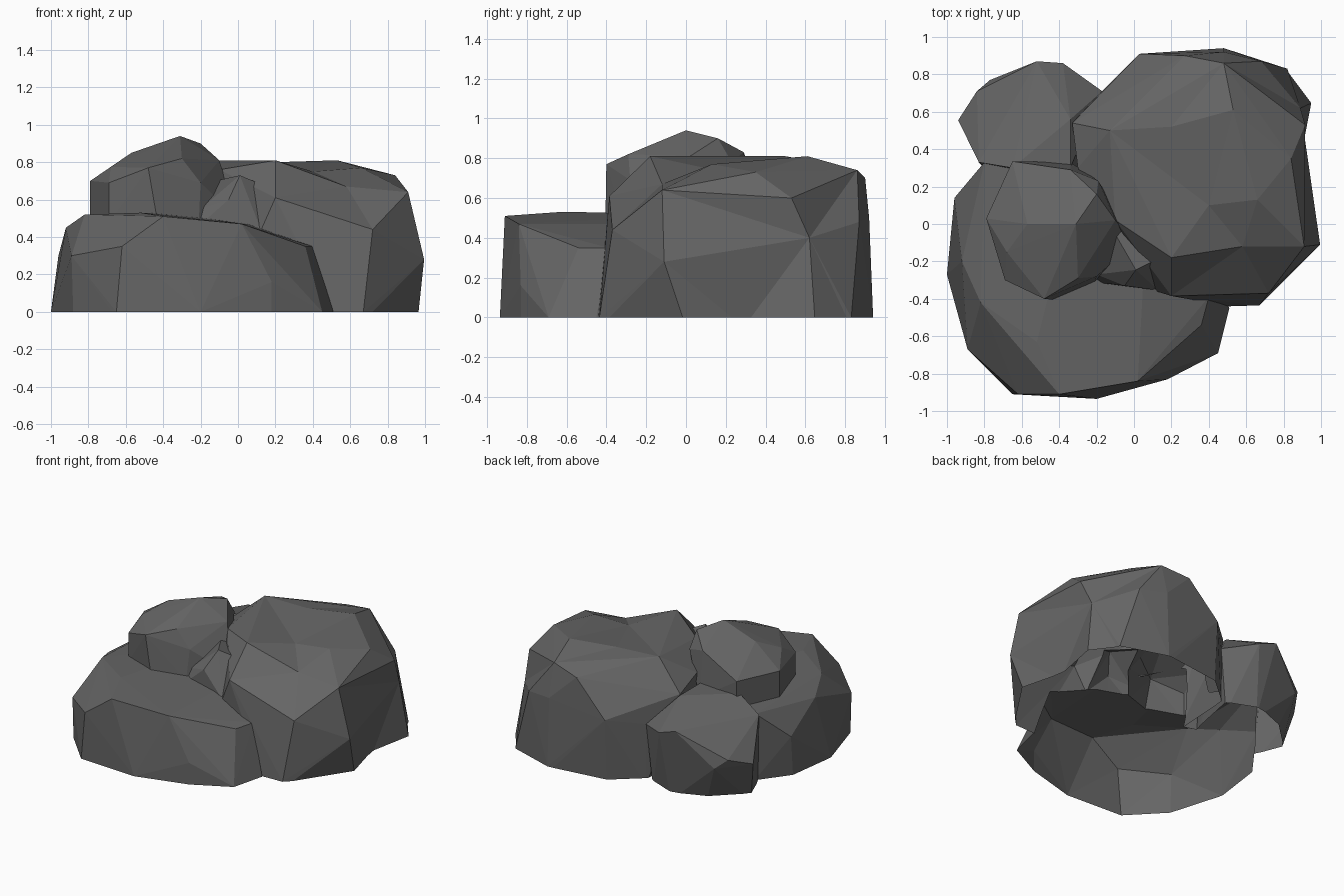
import bpy, bmesh
from mathutils import Vector

if "Cube" in bpy.data.objects:
    bpy.data.objects.remove(bpy.data.objects["Cube"])

stone = bpy.data.materials.new("dark_grey_stone")
stone.diffuse_color = (0.13, 0.13, 0.13, 1)
stone.use_nodes = True
stone.node_tree.nodes["Principled BSDF"].inputs["Base Color"].default_value = stone.diffuse_color


def boulder(name, foot, corners, sink, dents=()):
    """Faceted boulder: hull of a ground outline (sunk a little) and key corners.
    Each dent is (corner, offset): a hull corner pushed in afterwards."""
    bm = bmesh.new()
    for x, y in foot:
        bm.verts.new((x, y, -sink))
        bm.verts.new((x, y, 0))
    for p in corners:
        bm.verts.new(p)
    for p, off in dents:
        if p[2] > 0:
            bm.verts.new(p)
    bmesh.ops.convex_hull(bm, input=bm.verts[:])
    junk = [v for v in bm.verts if not v.link_faces]
    bmesh.ops.delete(bm, geom=junk, context='VERTS')
    for p, off in dents:
        for v in bm.verts:
            gap = v.co - Vector(p)
            if gap.xy.length < .001 and (abs(gap.z) < .001 or (p[2] <= 0 and v.co.z <= 0)):
                v.co += Vector(off)
    bmesh.ops.recalc_face_normals(bm, faces=bm.faces[:])
    me = bpy.data.meshes.new(name)
    bm.to_mesh(me)
    bm.free()
    me.materials.append(stone)
    ob = bpy.data.objects.new(name, me)
    bpy.context.collection.objects.link(ob)
    return ob


# wide low boulder at the front left
front = boulder("boulder_cluster",
    [(-1, -.27), (-.88, -.67), (-.65, -.91), (-.2, -.935), (.18, -.83),
     (.45, -.69), (.51, -.45), (.3, .1), (-.3, .3), (-.77, .34), (-.95, .1)],
    [(-.4, -.91, .51), (.02, -.84, .47), (.36, -.54, .35), (.4, -.39, .35),
     (.18, -.83, .16), (-.62, -.91, .35), (-.89, -.67, .3), (-.96, .14, .3),
     (-.92, -.2, .45), (-.82, -.42, .52), (-.52, -.63, .53), (-.8, .33, .5),
     (-.3, .25, .52), (.05, -.3, .47)], .03)

# tall boulder at the right, with a saddle in its top and an undercut side
right = boulder("right_boulder",
    [(.67, -.435), (.51, -.44), (.96, 0), (.965, .29), (.955, .65), (.82, .83),
     (.48, .94), (.03, .88), (-.17, .71), (-.2, .2), (.05, -.3)],
    [(.995, -.11, .28), (.91, -.12, .64), (.84, .35, .73), (.915, .53, .6),
     (.53, .61, .81), (.2, -.18, .81), (-.13, .5, .81), (.48, .86, .74),
     (.27, .9, .7), (.68, .87, .48), (.03, .91, .45), (.48, .92, .5),
     (-.17, .71, .4), (-.33, .54, .6), (-.3, .3, .66), (.72, -.37, .44),
     (.2, -.385, .61), (.12, -.36, .43), (-.1, .02, .76)], .05,
    [((.58, -.12, .83), (0, 0, -.16)), ((.4, .1, .86), (0, 0, -.11)),
     ((.66, .13, .84), (0, 0, -.07)), ((.2, .52, .83), (0, 0, -.03)),
     ((.99, .62, .4), (-.1, 0, 0)), ((.965, .29, 0), (-.08, 0, 0))])

# small chip wedged between the front, top and right boulders
chip = boulder("wedged_chip", [],
    [(.01, -.245, .73), (-.05, -.33, .6), (-.22, -.31, .45), (.13, -.355, .42),
     (.2, -.15, .65), (-.12, -.02, .7), (-.04, -.335, .4), (-.1, -.05, .4),
     (-.2, -.27, .55)], 0)

# small boulder at the back left
back = boulder("back_left_boulder",
    [(-.65, .69), (-.87, .48), (-.8, .3), (-.42, .78), (-.22, .7), (-.3, .3)],
    [(-.34, .56, .6), (-.34, .3, .6), (-.65, .3, .6), (-.52, .87, .5),
     (-.38, .86, .45), (-.84, .71, .31), (-.94, .555, .25), (-.83, .33, .5),
     (-.77, .77, .25), (-.17, .71, .4)], .07)

# boulder resting on top
top = boulder("top_boulder", [],
    [(-.79, .03, .7), (-.79, .03, .48), (-.69, -.3, .69), (-.69, -.3, .48),
     (-.48, -.4, .77), (-.43, -.405, .48), (-.3, -.29, .82), (-.2, -.28, .69),
     (-.21, -.31, .47), (-.57, 0, .85), (-.31, 0, .94), (-.2, .16, .9),
     (-.1, .02, .81), (0, -.1, .5), (-.19, .23, .78), (-.34, .29, .83),
     (-.65, .335, .7), (-.65, .335, .45), (-.34, .33, .5),
     (-.68, -.15, .775)], 0)

# merge into one shell
others = (right, back, top, chip)
for other in others:
    mod = front.modifiers.new("merge", 'BOOLEAN')
    mod.operation = 'UNION'
    mod.solver = 'EXACT'
    mod.object = other
bpy.context.view_layer.update()
dg = bpy.context.evaluated_depsgraph_get()
merged = bpy.data.meshes.new_from_object(front.evaluated_get(dg))
front.modifiers.clear()

# cut level with the ground, leaving the underside open
bm = bmesh.new()
bm.from_mesh(merged)
bmesh.ops.bisect_plane(bm, geom=bm.verts[:] + bm.edges[:] + bm.faces[:],
                       plane_co=(0, 0, 0), plane_no=(0, 0, 1), clear_inner=True)
flat = [f for f in bm.faces if all(v.co.z < .001 for v in f.verts)]
bmesh.ops.delete(bm, geom=flat, context='FACES')
bm.to_mesh(merged)
bm.free()
front.data = merged
for other in others:
    bpy.data.objects.remove(other)
